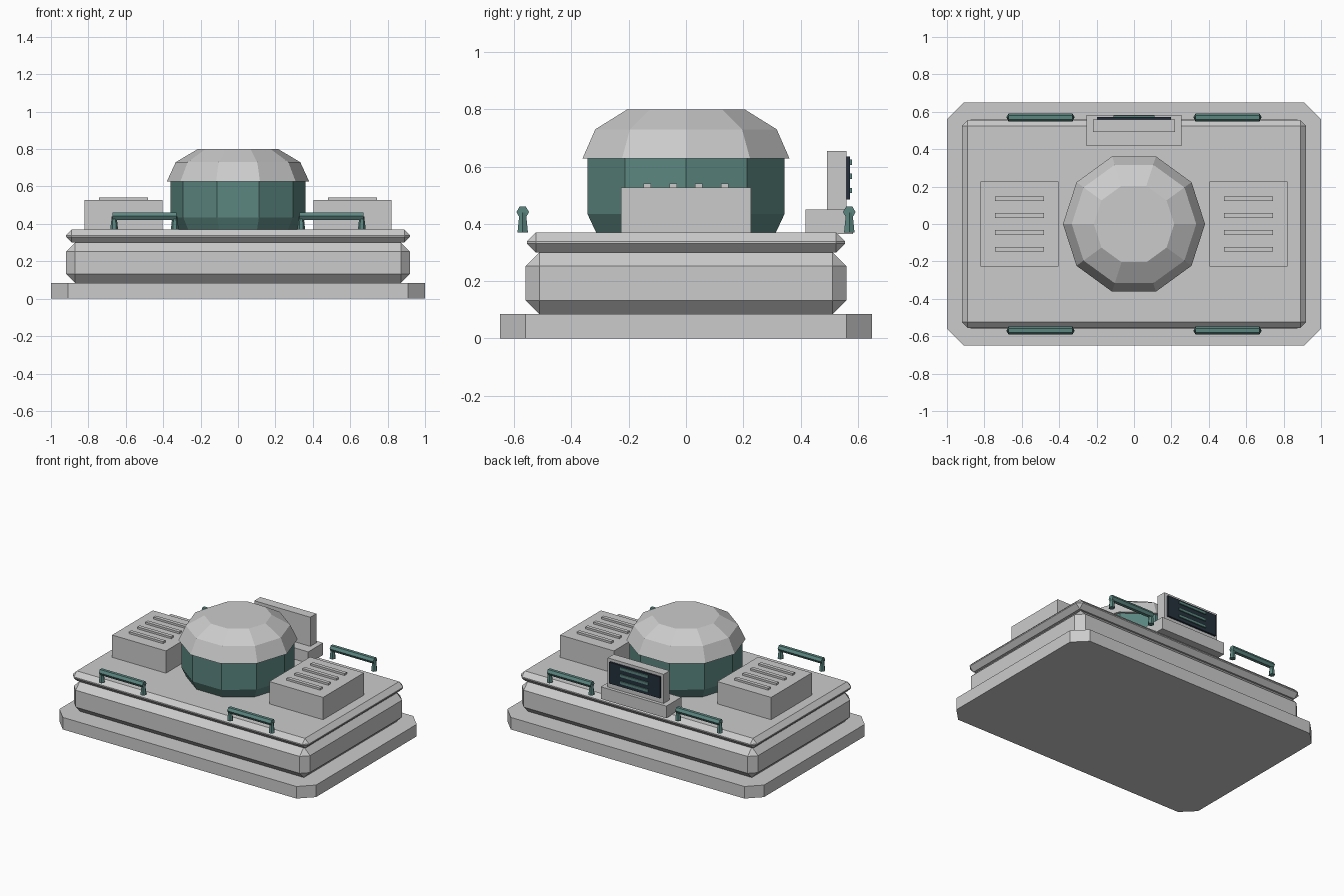
import bpy, bmesh, math
from mathutils import Matrix, Vector

if "Cube" in bpy.data.objects:
    bpy.data.objects.remove(bpy.data.objects["Cube"])


def material(name, rgb):
    m = bpy.data.materials.new(name)
    m.diffuse_color = (*rgb, 1)
    m.use_nodes = True
    m.node_tree.nodes["Principled BSDF"].inputs["Base Color"].default_value = m.diffuse_color
    return m


GREY = material("light grey", (0.60, 0.60, 0.60))
TEAL = material("muted teal", (0.105, 0.24, 0.215))
DARK = material("screen navy", (0.018, 0.03, 0.045))


def finish(bm, name, mat):
    bmesh.ops.recalc_face_normals(bm, faces=bm.faces)
    me = bpy.data.meshes.new(name)
    bm.to_mesh(me)
    bm.free()
    me.materials.append(mat)
    ob = bpy.data.objects.new(name, me)
    bpy.context.collection.objects.link(ob)
    return ob


def box(name, mat, x, y, z, bevel=0, vertical_only=False):
    """Box from (min, max) ranges, optionally chamfered."""
    bm = bmesh.new()
    size = [b - a for a, b in (x, y, z)]
    mid = [(a + b) / 2 for a, b in (x, y, z)]
    bmesh.ops.create_cube(bm, size=1, matrix=Matrix.Translation(mid) @ Matrix.Diagonal((*size, 1)))
    if bevel:
        edges = [e for e in bm.edges if not vertical_only
                 or abs(e.verts[0].co.z - e.verts[1].co.z) > 1e-4]
        bmesh.ops.bevel(bm, geom=edges, offset=bevel, segments=1, affect='EDGES', profile=0.5)
    return finish(bm, name, mat)


def lathe(name, mat, profile, sides):
    """Closed stack of polygon rings from (radius, z) pairs."""
    bm = bmesh.new()
    rings = [[bm.verts.new((r * math.cos(math.tau * i / sides), r * math.sin(math.tau * i / sides), z))
              for i in range(sides)] for r, z in profile]
    for a, b in zip(rings, rings[1:]):
        for i in range(sides):
            j = (i + 1) % sides
            bm.faces.new((a[i], a[j], b[j], b[i]))
    bm.faces.new(rings[0])
    bm.faces.new(rings[-1])
    return finish(bm, name, mat)


def handle(name, cx, cy):
    """Six-sided grab bar on two tapered posts."""
    bm = bmesh.new()
    bmesh.ops.create_cone(bm, cap_ends=True, segments=6, radius1=0.022, radius2=0.022, depth=0.34,
                          matrix=Matrix.Translation((cx, cy, 0.441)) @ Matrix.Rotation(math.pi / 2, 4, 'Y'))
    for s in (-1, 1):
        bmesh.ops.create_cone(bm, cap_ends=True, segments=6, radius1=0.021, radius2=0.013, depth=0.07,
                              matrix=Matrix.Translation((cx + s * 0.162, cy, 0.405))
                              @ Matrix.Rotation(math.pi / 6, 4, 'Z'))
    return finish(bm, name, TEAL)


# Stacked base
box("base_plate", GREY, (-1, 1), (-0.65, 0.65), (0, 0.085), 0.09, True)
box("body", GREY, (-0.92, 0.92), (-0.56, 0.56), (0.085, 0.30), 0.048)
box("deck", GREY, (-0.92, 0.92), (-0.555, 0.555), (0.30, 0.37), 0.031)

# Central ten-sided dome
lathe("dome_drum", TEAL, [(0.33, 0.37), (0.362, 0.435), (0.362, 0.63)], 10)
lathe("dome_cap", GREY, [(0.38, 0.628), (0.333, 0.73), (0.215, 0.80)], 10)

# Side housings with vent slats
for s, side in ((-1, "left"), (1, "right")):
    def span(a, b):
        return tuple(sorted((s * a, s * b)))
    box(side + "_housing", GREY, span(0.403, 0.822), (-0.227, 0.227), (0.365, 0.527))
    for i in range(4):
        y = -0.135 + 0.09 * i
        box(f"{side}_vent_slat_{i}", GREY, span(0.48, 0.744), (y - 0.013, y + 0.013), (0.52, 0.541))

# Rear console with screen
box("console_foot", GREY, (-0.255, 0.255), (0.417, 0.583), (0.365, 0.45))
box("console_panel", GREY, (-0.218, 0.218), (0.493, 0.56), (0.445, 0.655))
box("screen", DARK, (-0.197, 0.197), (0.558, 0.573), (0.485, 0.635))
for i, z in enumerate((0.517, 0.566, 0.615)):
    box(f"screen_line_{i}", TEAL, (-0.11, 0.11), (0.57, 0.58), (z - 0.009, z + 0.009))

# Grab handles along both long edges
for sx in (-1, 1):
    for sy, side in ((-1, "front"), (1, "rear")):
        handle(f"{side}_handle_{'left' if sx < 0 else 'right'}", sx * 0.5, sy * 0.57)
